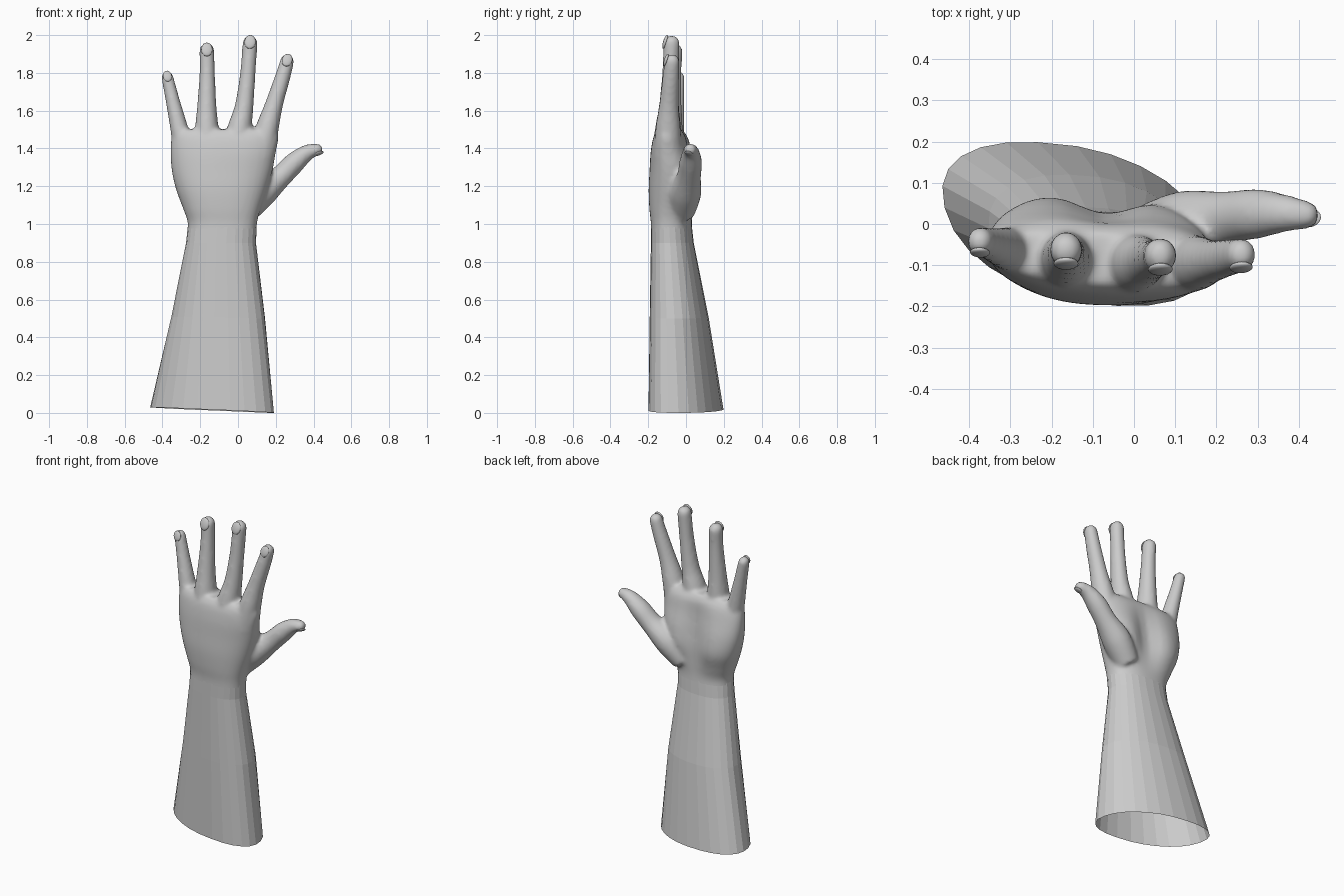
import bpy, bmesh, math
from mathutils import Vector, Matrix

if "Cube" in bpy.data.objects:
    bpy.data.objects.remove(bpy.data.objects["Cube"])


def spline(keys, steps):
    """Catmull-Rom interpolation through tuples of numbers."""
    out = []
    for i in range(len(keys) - 1):
        p0, p1, p2 = keys[max(i - 1, 0)], keys[i], keys[i + 1]
        p3 = keys[min(i + 2, len(keys) - 1)]
        for s in range(steps):
            t = s / steps
            out.append(tuple(0.5 * (2 * b + (c - a) * t + (2 * a - 5 * b + 4 * c - d) * t * t
                                    + (3 * b - a - 3 * c + d) * t ** 3)
                             for a, b, c, d in zip(p0, p1, p2, p3)))
    return out + [tuple(keys[-1])]


def loft(bm, rings, caps=True):
    """Skin a list of equal-length point rings."""
    vs = [[bm.verts.new(p) for p in ring] for ring in rings]
    n = len(vs[0])
    for a, b in zip(vs, vs[1:]):
        for i in range(n):
            j = (i + 1) % n
            bm.faces.new((a[i], a[j], b[j], b[i]))
    if caps:
        bm.faces.new(vs[0][::-1])
        bm.faces.new(vs[-1])


def section(z, x0, x1, y0, y1, hollow, tilt, shear, slant, n, power):
    """Horizontal cross-section with a hollow on the palm side."""
    pts = []
    for i in range(n):
        a = 2 * math.pi * i / n
        c, s = math.cos(a), math.sin(a)
        ex = math.copysign(abs(c) ** power, c)
        ey = math.copysign(abs(s) ** power, s)
        x = (x0 + x1) / 2 + (x1 - x0) / 2 * ex
        y = (y0 + y1) / 2 + (y1 - y0) / 2 * ey - tilt * c
        if s > 0:
            y -= hollow * s * math.exp(-((x + 0.07) / 0.09) ** 2)
        pts.append((x + shear * y, y, z + slant * (1 - c)))
    return pts


def tube(bm, keys, n=20, depth=1.08):
    """Round-ended tube through (x, y, z, radius) points."""
    path = spline(keys, 6)
    rings = []

    def ring(p, t, r):
        side = t.cross(Vector((0, 1, 0))).normalized()
        up = side.cross(t).normalized()
        return [p + side * r * math.cos(a) + up * r * depth * math.sin(a)
                for a in (2 * math.pi * i / n for i in range(n))]

    for i, k in enumerate(path):
        a, b = path[max(i - 1, 0)], path[min(i + 1, len(path) - 1)]
        t = (Vector(b[:3]) - Vector(a[:3])).normalized()
        rings.append(ring(Vector(k[:3]), t, k[3]))
    p, r = Vector(path[-1][:3]), path[-1][3]
    for d in (20, 40, 58, 74, 85):
        a = math.radians(d)
        rings.append(ring(p + t * r * math.sin(a), t, r * math.cos(a)))
    loft(bm, rings)


def make_object(name, bm, smooth=True):
    bmesh.ops.recalc_face_normals(bm, faces=bm.faces)
    me = bpy.data.meshes.new(name)
    bm.to_mesh(me)
    bm.free()
    for f in me.polygons:
        f.use_smooth = smooth
    ob = bpy.data.objects.new(name, me)
    bpy.context.collection.objects.link(ob)
    return ob


# Forearm: open, long-faceted sleeve with a slanted lower rim
bm = bmesh.new()
arm = [(0.0, -0.45, 0.175, -0.195, 0.195, 0, 0.04, -0.25, 0.015),
       (0.50, -0.354, 0.137, -0.19, 0.118, 0, 0.025, -0.10, 0.004),
       (0.90, -0.275, 0.095, -0.185, 0.04, 0, 0.012, 0, 0),
       (0.985, -0.266, 0.099, -0.185, 0.031, 0, 0.012, 0, 0)]
loft(bm, [section(*k, 26, 0.9) for k in arm], caps=False)
make_object("forearm", bm, smooth=False)

# Palm: lofted from the wrist to the finger webs
hand = bmesh.new()
palm = [(0.90, -0.275, 0.095, -0.185, 0.04, 0, 0.012),
        (1.00, -0.265, 0.10, -0.185, 0.03, 0, 0.012),
        (1.08, -0.29, 0.12, -0.193, 0.048, 0.02, 0.012),
        (1.18, -0.327, 0.155, -0.197, 0.075, 0.05, 0.012),
        (1.28, -0.35, 0.182, -0.192, 0.065, 0.05, 0.015),
        (1.38, -0.357, 0.20, -0.185, 0.035, 0.03, 0.02),
        (1.46, -0.352, 0.215, -0.17, 0.008, 0.01, 0.02),
        (1.50, -0.34, 0.205, -0.145, -0.025, 0, 0.02)]
loft(hand, [section(*k, 0, 0, 48, 0.85) for k in spline(palm, 5)])

# Fingers and thumb: (x, y, z, radius) from inside the palm to the tip
fingers = {
    "little": [(-0.285, -0.065, 1.38, 0.055), (-0.31, -0.06, 1.50, 0.048),
               (-0.345, -0.05, 1.65, 0.038), (-0.374, -0.042, 1.778, 0.032)],
    "ring": [(-0.16, -0.09, 1.38, 0.07), (-0.165, -0.085, 1.50, 0.063),
             (-0.165, -0.078, 1.63, 0.051), (-0.163, -0.068, 1.80, 0.041),
             (-0.165, -0.062, 1.918, 0.04)],
    "middle": [(-0.01, -0.10, 1.38, 0.07), (0.007, -0.095, 1.50, 0.065),
               (0.032, -0.09, 1.62, 0.05), (0.052, -0.082, 1.80, 0.041),
               (0.064, -0.076, 1.958, 0.04)],
    "index": [(0.12, -0.095, 1.36, 0.07), (0.153, -0.095, 1.50, 0.062),
              (0.19, -0.09, 1.63, 0.048), (0.237, -0.08, 1.78, 0.041),
              (0.26, -0.074, 1.862, 0.037)],
}
for keys in fingers.values():
    tube(hand, keys)
tube(hand, [(0.03, -0.03, 1.06, 0.07), (0.125, -0.005, 1.165, 0.08),
            (0.225, 0.015, 1.25, 0.06), (0.30, 0.025, 1.325, 0.056),
            (0.365, 0.026, 1.377, 0.043), (0.418, 0.022, 1.394, 0.032)])

# Fuse the hand into one skin, then open it at the wrist
skin = make_object("hand_parts", hand)
m = skin.modifiers.new("fuse", 'REMESH')
m.mode, m.voxel_size = 'VOXEL', 0.011
m = skin.modifiers.new("soften", 'SMOOTH')
m.factor, m.iterations = 0.5, 7
bpy.context.view_layer.update()
fused = skin.evaluated_get(bpy.context.evaluated_depsgraph_get())
bm = bmesh.new()
bm.from_mesh(fused.to_mesh())
fused.to_mesh_clear()
bpy.data.objects.remove(skin)
bmesh.ops.bisect_plane(bm, geom=bm.verts[:] + bm.edges[:] + bm.faces[:],
                       plane_co=(0, 0, 0.975), plane_no=(0, 0, 1), clear_inner=True)
make_object("hand", bm)


# Nails: thin oval plates on the back of each tip
def nail(name, loc, normal, along, r):
    z = Vector(normal).normalized()
    x = Vector(along).cross(z).normalized()
    rot = Matrix((x, z.cross(x), z)).transposed().to_4x4()
    bm = bmesh.new()
    bmesh.ops.create_uvsphere(bm, u_segments=20, v_segments=10, radius=1)
    bmesh.ops.transform(bm, verts=bm.verts, matrix=Matrix.Translation(loc) @ rot
                        @ Matrix.Diagonal((r * 0.75, r * 0.95, r * 0.28, 1)))
    make_object(name + "_nail", bm)


for name, keys in fingers.items():
    x, y, z, r = keys[-1]
    along = Vector(keys[-1][:3]) - Vector(keys[-2][:3])
    nail(name, (x, y - r * 0.85, z + r * 0.15), (0, -1, 0.3), along, r)
nail("thumb", (0.425, 0.015, 1.373), (0.35, -0.3, -1), (1, 0, 0.35), 0.032)
